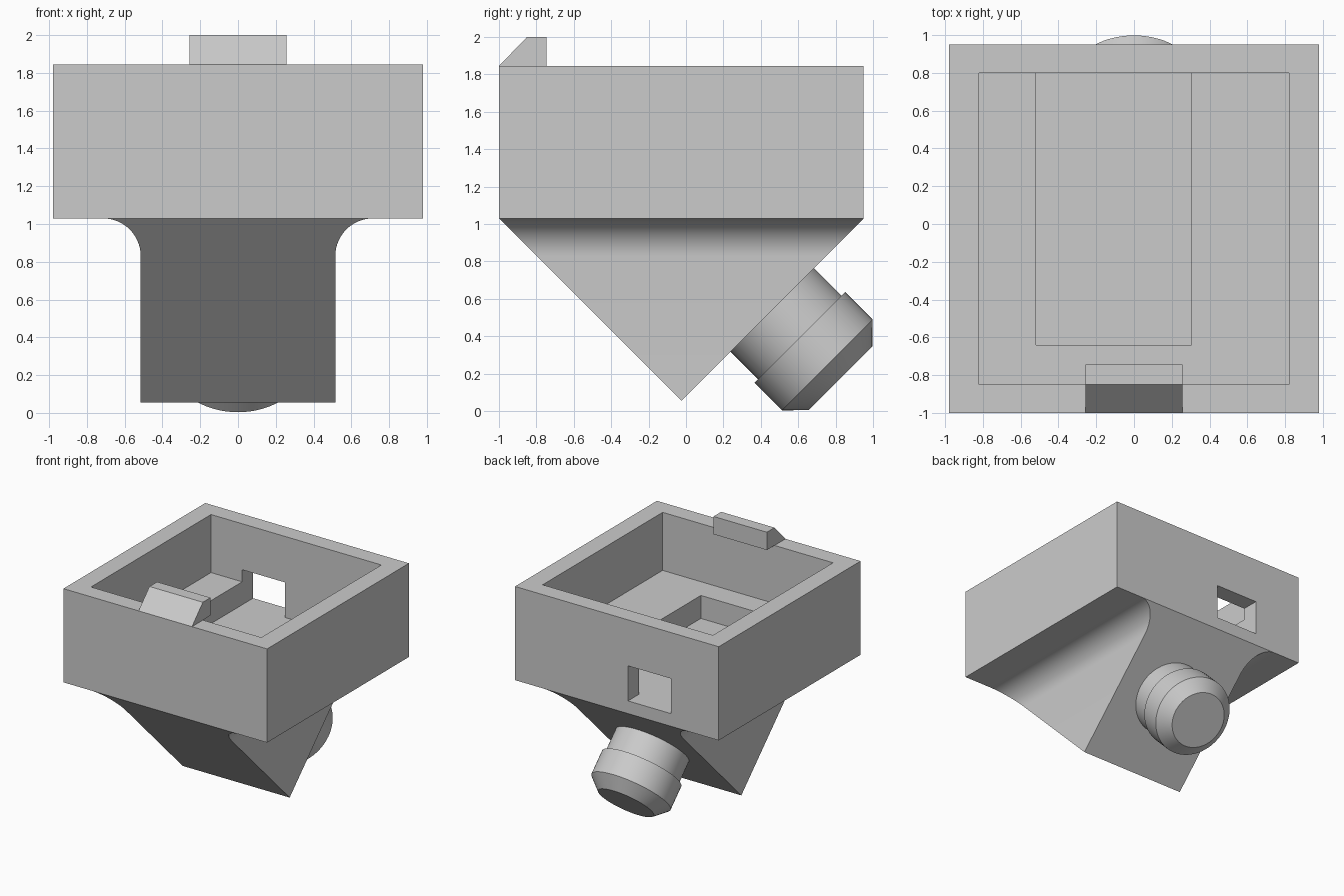
import bpy, bmesh, math
from mathutils import Vector, Matrix

cube = bpy.data.objects.get("Cube")
if cube:
    bpy.data.objects.remove(cube, do_unlink=True)

GREY = (0.6, 0.6, 0.6, 1.0)
plastic = bpy.data.materials.new("grey_plastic")
plastic.use_nodes = True
plastic.diffuse_color = GREY
plastic.node_tree.nodes["Principled BSDF"].inputs["Base Color"].default_value = GREY

BASE, RIM = 1.03, 1.845      # bottom and top of the tray
FRONT, BACK = -1.0, 0.95


def make_object(name, bm, smooth=False):
    bmesh.ops.recalc_face_normals(bm, faces=bm.faces)
    mesh = bpy.data.meshes.new(name)
    bm.to_mesh(mesh)
    bm.free()
    obj = bpy.data.objects.new(name, mesh)
    bpy.context.collection.objects.link(obj)
    mesh.materials.append(plastic)
    if smooth:
        select(obj)
        bpy.ops.object.shade_smooth_by_angle(angle=math.radians(30))
    return obj


def select(obj):
    bpy.ops.object.select_all(action='DESELECT')
    obj.select_set(True)
    bpy.context.view_layer.objects.active = obj


def box(name, x, y, z):
    bm = bmesh.new()
    bmesh.ops.create_cube(bm, size=1)
    for v in bm.verts:
        v.co = [span[0] if c < 0 else span[1] for c, span in zip(v.co, (x, y, z))]
    return make_object(name, bm)


def cut(target, cutter):
    cutter.hide_render = True
    mod = target.modifiers.new("cut", 'BOOLEAN')
    mod.operation, mod.solver, mod.object = 'DIFFERENCE', 'EXACT', cutter
    select(target)
    bpy.ops.object.modifier_apply(modifier=mod.name)
    bpy.data.objects.remove(cutter, do_unlink=True)


# Open tray with a shallow cavity, a deeper pocket and a cable window at the back
tray = box("tray", (-0.98, 0.98), (FRONT, BACK), (BASE, RIM))
cut(tray, box("cavity_cutter", (-0.82, 0.82), (-0.85, 0.80), (1.34, 2.1)))
cut(tray, box("pocket_cutter", (-0.52, 0.305), (-0.64, 0.80), (1.14, 1.5)))
cut(tray, box("window_cutter", (-0.52, -0.107), (0.7, 1.1), (1.14, 1.445)))

# Snap catch: chamfered profile extruded across the front rim
bm = bmesh.new()
profile = [(-1.0, RIM), (-0.745, RIM), (-0.745, 2.0), (-0.85, 2.0)]
face = bm.faces.new([bm.verts.new((-0.257, y, z)) for y, z in profile])
ext = bmesh.ops.extrude_face_region(bm, geom=[face])
bmesh.ops.translate(bm, vec=(0.514, 0, 0),
                    verts=[g for g in ext["geom"] if isinstance(g, bmesh.types.BMVert)])
make_object("snap_catch", bm)

# Wedge body: filleted outline whose front and back slope to a bottom edge
HALF, FILLET, STEPS, APEX = 0.515, 0.2, 14, 0.055
outline = []
for i in range(STEPS + 1):
    a = math.pi / 2 * (1 + i / STEPS)
    outline.append((HALF + FILLET + FILLET * math.cos(a),
                    BASE - FILLET + FILLET * math.sin(a)))
outline.append((HALF, APEX))
outline += [(-x, z) for x, z in reversed(outline)]
bm = bmesh.new()
front = [bm.verts.new((x, FRONT + BASE - z, z)) for x, z in outline]
back = [f if z == APEX else bm.verts.new((x, BACK - BASE + z, z))
        for f, (x, z) in zip(front, outline)]
bm.faces.new(front)
bm.faces.new(back)
for i in range(len(outline)):
    j = (i + 1) % len(outline)
    ring = list(dict.fromkeys((front[i], front[j], back[j], back[i])))
    if len(ring) > 2:
        bm.faces.new(ring)
make_object("wedge_body", bm, smooth=True)

# Round plug: lathed neck, collar and chamfer, square to the rear slope
SIDES = 64
lathe = [(0.316, -0.03), (0.316, 0.209), (0.343, 0.209), (0.343, 0.417), (0.242, 0.516)]
bm = bmesh.new()
rings = [[bm.verts.new((r * math.cos(2 * math.pi * k / SIDES),
                        r * math.sin(2 * math.pi * k / SIDES), h))
          for k in range(SIDES)] for r, h in lathe]
for low, high in zip(rings, rings[1:]):
    for k in range(SIDES):
        n = (k + 1) % SIDES
        bm.faces.new((low[k], low[n], high[n], high[k]))
bm.faces.new(rings[0])
bm.faces.new(rings[-1])
turn = Vector((0, 1, -1)).to_track_quat('Z', 'X').to_matrix().to_4x4()
bm.transform(Matrix.Translation((0, 0.461, 0.541)) @ turn)
make_object("round_plug", bm, smooth=True)
